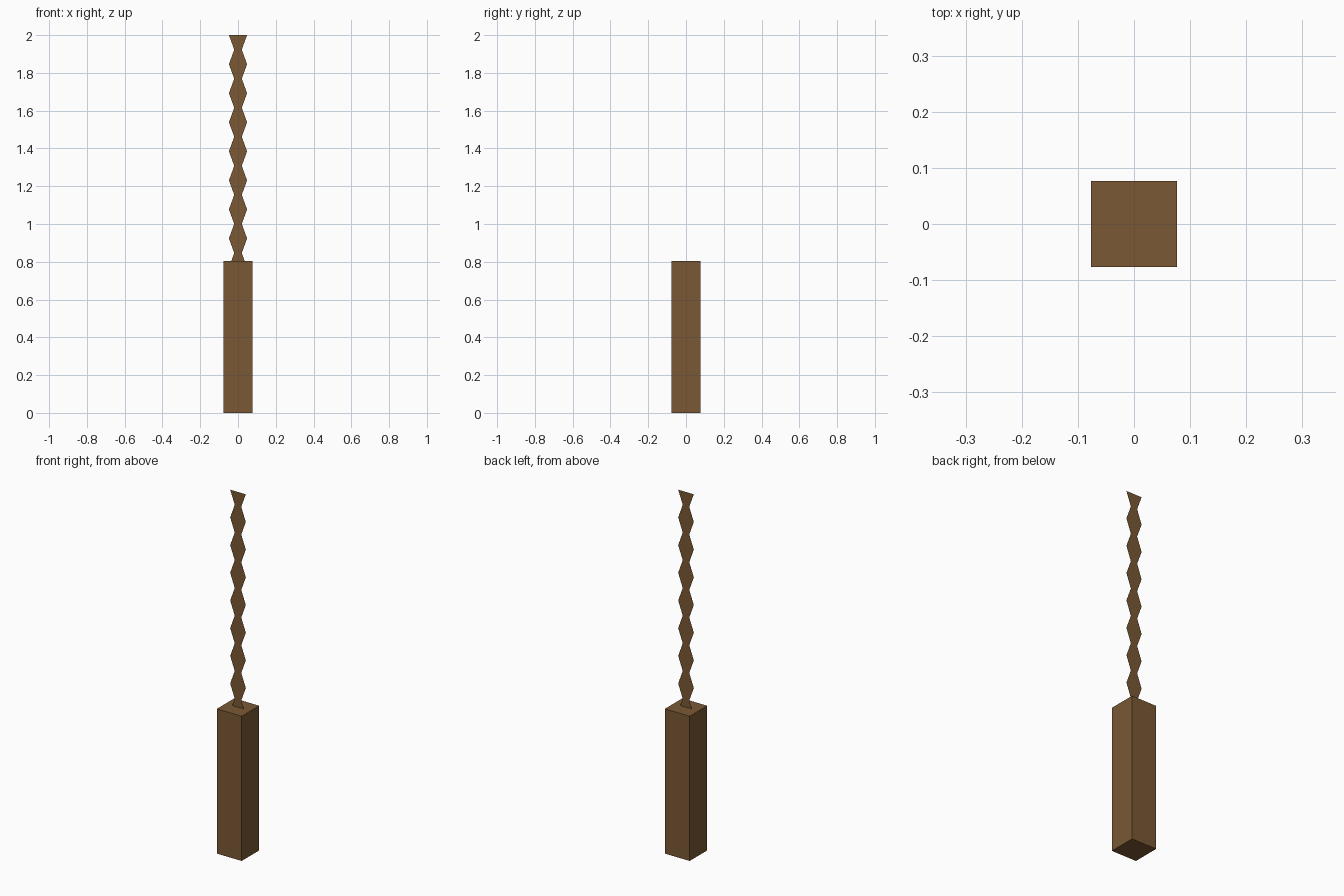
import bpy, bmesh

if "Cube" in bpy.data.objects:
    bpy.data.objects.remove(bpy.data.objects["Cube"])

wood = bpy.data.materials.new("brown wood")
wood.diffuse_color = (0.195, 0.098, 0.036, 1)
wood.use_nodes = True
wood.node_tree.nodes["Principled BSDF"].inputs["Base Color"].default_value = wood.diffuse_color


def add_object(name, bm):
    mesh = bpy.data.meshes.new(name)
    bm.to_mesh(mesh)
    bm.free()
    mesh.materials.append(wood)
    obj = bpy.data.objects.new(name, mesh)
    bpy.context.collection.objects.link(obj)
    return obj


# Square post
WIDTH, HEIGHT = 0.153, 0.804
bm = bmesh.new()
bmesh.ops.create_cube(bm, size=1)
bmesh.ops.scale(bm, vec=(WIDTH, WIDTH, HEIGHT), verts=bm.verts)
bmesh.ops.translate(bm, vec=(0, 0, HEIGHT / 2), verts=bm.verts)
add_object("post", bm)

# Flat zigzag ribbon: wide and narrow rungs alternate, the foot sits inside the post
TOP, STEP, RUNGS = 2.0, 0.0769, 16
WIDE, NARROW = 0.048, 0.020
bm = bmesh.new()
previous = None
for i in range(RUNGS + 1):
    half = NARROW if i % 2 else WIDE
    z = TOP - STEP * (RUNGS - i)
    rung = [bm.verts.new((x, 0, z)) for x in (-half, half)]
    if previous:
        bm.faces.new((previous[0], previous[1], rung[1], rung[0]))
    previous = rung
add_object("zigzag_ribbon", bm)
